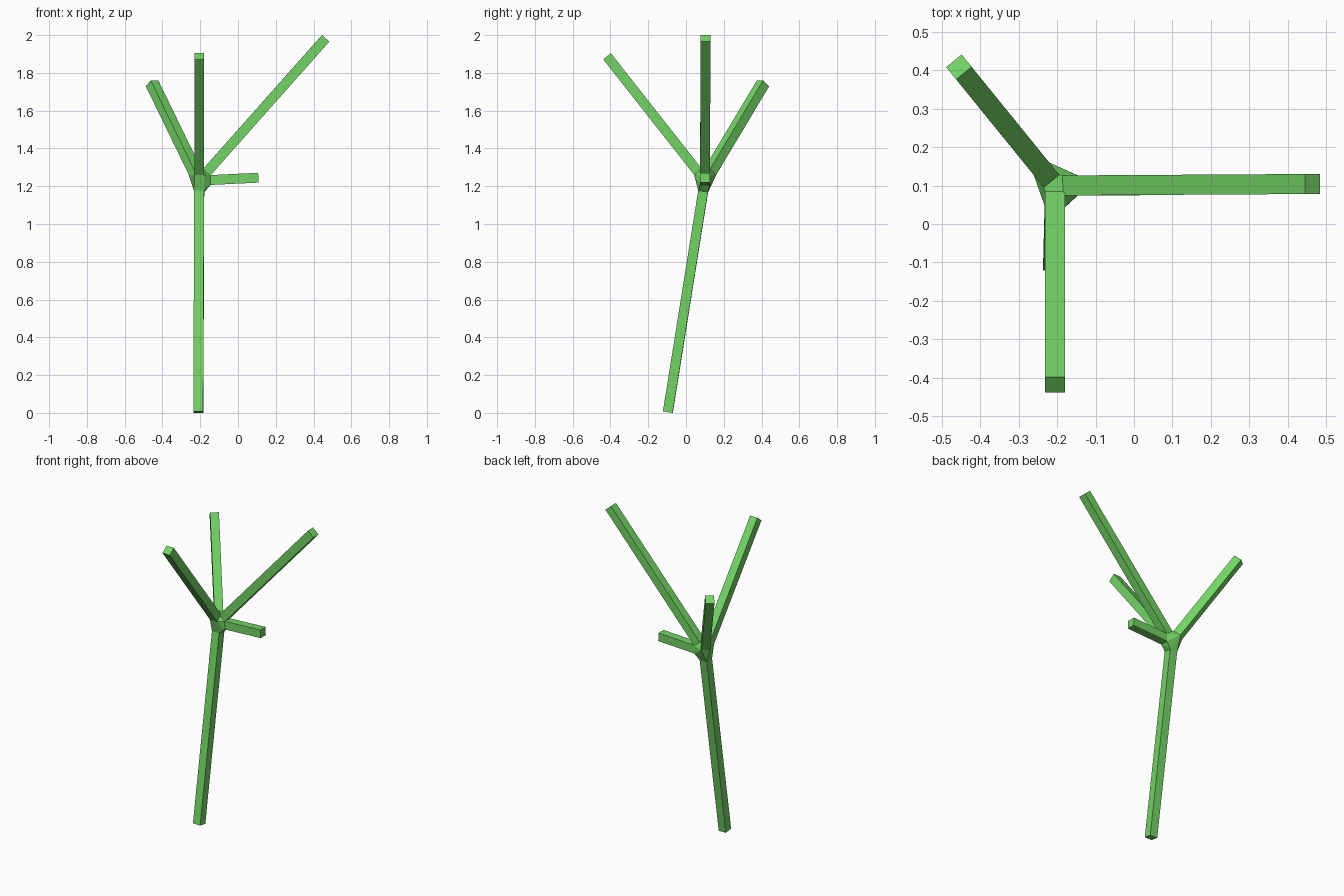
import bpy, bmesh
from mathutils import Vector

if "Cube" in bpy.data.objects:
    bpy.data.objects.remove(bpy.data.objects["Cube"])

HALF = 0.026      # half thickness of every limb
START = 0.058     # distance from the fork where limbs begin
fork = Vector((-0.205, 0.1, 1.23))
ends = [
    (-0.21, -0.096, 0.004),    # trunk foot
    (0.464, 0.104, 1.983),     # long right branch
    (-0.205, -0.418, 1.888),   # front branch
    (-0.455, 0.408, 1.745),    # back left branch
    (0.108, 0.101, 1.245),     # short side branch
]

bm = bmesh.new()


def ring(centre, direction):
    # square cross-section with one level side
    side = direction.cross(Vector((0, 0, 1))).normalized()
    up = side.cross(direction).normalized()
    return [bm.verts.new(centre + HALF * (a * side + b * up))
            for a, b in ((-1, -1), (1, -1), (1, 1), (-1, 1))]


# Inner rings, joined by a faceted hull at the fork
dirs = [(Vector(e) - fork).normalized() for e in ends]
inner = [ring(fork + START * d, d) for d in dirs]
bmesh.ops.convex_hull(bm, input=bm.verts[:], use_existing_faces=False)
caps = [f for f in bm.faces if any(all(v in r for v in f.verts) for r in inner)]
bmesh.ops.delete(bm, geom=caps, context='FACES_ONLY')
bmesh.ops.delete(bm, geom=[e for e in bm.edges if not e.link_faces], context='EDGES')

# Limbs out to their square tips
for r, e, d in zip(inner, ends, dirs):
    tip = ring(Vector(e), d)
    for i in range(4):
        j = (i + 1) % 4
        bm.faces.new((r[i], r[j], tip[j], tip[i]))
    bm.faces.new(tip)
bmesh.ops.recalc_face_normals(bm, faces=bm.faces[:])

mesh = bpy.data.meshes.new("branching_stem")
bm.to_mesh(mesh)
bm.free()
stem = bpy.data.objects.new("branching_stem", mesh)
bpy.context.collection.objects.link(stem)

green = bpy.data.materials.new("green")
green.diffuse_color = (0.17, 0.65, 0.13, 1)
green.use_nodes = True
green.node_tree.nodes["Principled BSDF"].inputs["Base Color"].default_value = green.diffuse_color
mesh.materials.append(green)
